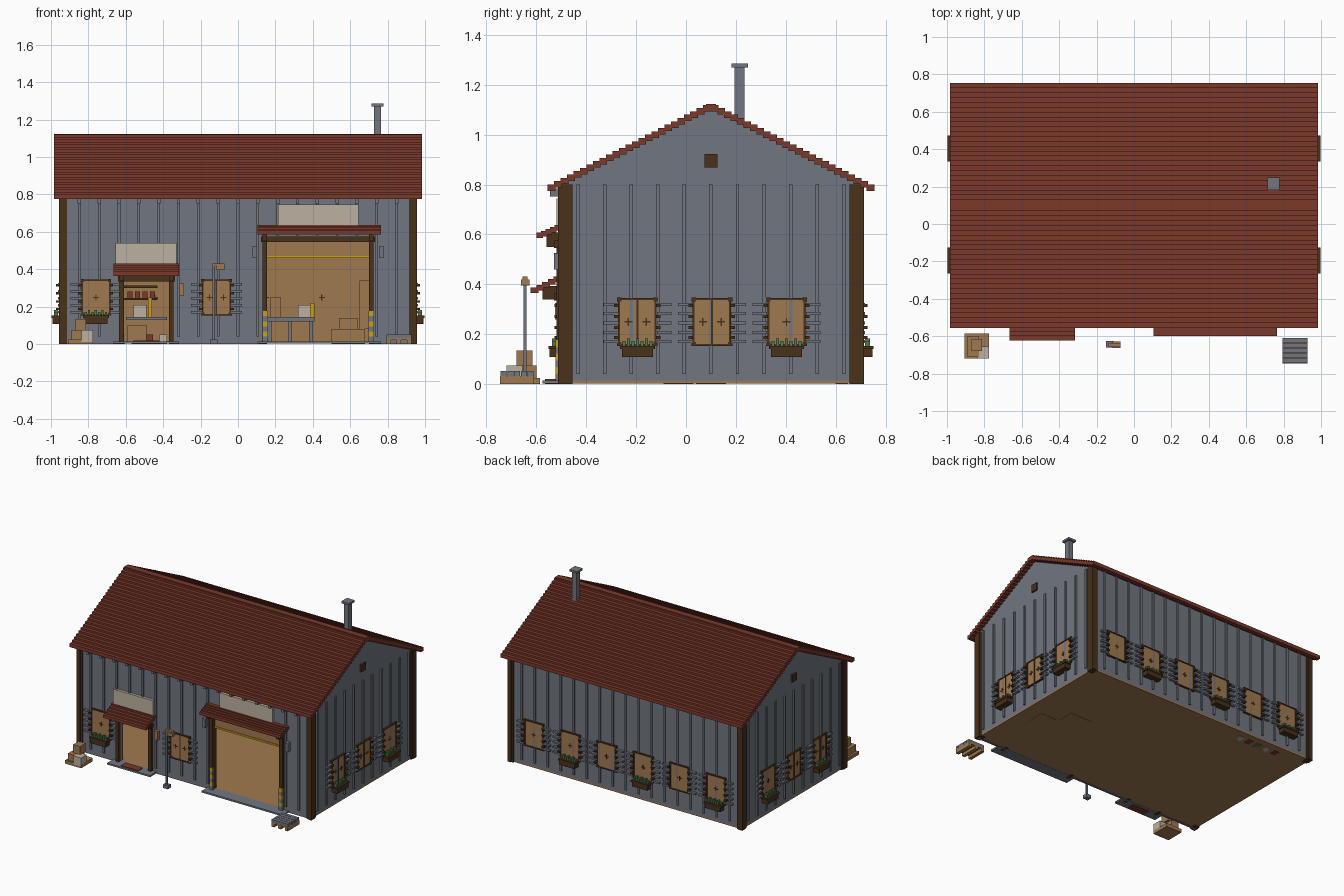
import bpy, bmesh, math
from mathutils import Matrix

cube = bpy.data.objects.get("Cube")
if cube:
    bpy.data.objects.remove(cube, do_unlink=True)


def colour(name, hexa):
    lin = [(int(hexa[i:i + 2], 16) / 255) ** 2.2 for i in (0, 2, 4)] + [1]
    m = bpy.data.materials.new(name)
    m.use_nodes = True
    m.diffuse_color = lin
    bsdf = m.node_tree.nodes["Principled BSDF"]
    bsdf.inputs["Base Color"].default_value = lin
    bsdf.inputs["Roughness"].default_value = 0.8
    return m


GREY = colour("slate grey", "70757f")
RED = colour("tile red", "7b3b2e")
BROWN = colour("dark timber", "4a3420")
TAN = colour("tan wood", "9f7951")
CREAM = colour("cream board", "bab0a0")
YELLOW = colour("safety yellow", "c9a01c")
GREEN = colour("leaf green", "4f7a4c")


def part(name, mat, boxes, matrix=None):
    """One object made of boxes given as x0, x1, y0, y1, z0, z1."""
    bm = bmesh.new()
    for x0, x1, y0, y1, z0, z1 in boxes:
        m = Matrix.Translation(((x0 + x1) / 2, (y0 + y1) / 2, (z0 + z1) / 2))
        m = m @ Matrix.Diagonal((x1 - x0, y1 - y0, z1 - z0, 1))
        bmesh.ops.create_cube(bm, size=1, matrix=m)
    if matrix:
        bm.transform(matrix)
    return finish(name, mat, bm)


def finish(name, mat, bm):
    me = bpy.data.meshes.new(name)
    bm.to_mesh(me)
    bm.free()
    me.materials.append(mat)
    ob = bpy.data.objects.new(name, me)
    bpy.context.collection.objects.link(ob)
    return ob


# Building extents: half length, front, back, ridge line, eave, wall foot
L, F, B, MID, EAVE, FOOT = 0.945, -0.5, 0.7, 0.1, 0.8, 0.014
T = 0.014
DOOR, GARAGE = (-0.61, -0.37, 0.34), (0.155, 0.70, 0.55)


def front_panels(y0, y1, reach, foot):
    edges = [-reach, DOOR[0], DOOR[1], GARAGE[0], GARAGE[1], reach]
    solid = [(edges[i], edges[i + 1], y0, y1, foot, EAVE) for i in (0, 2, 4)]
    return solid + [(a, b, y0, y1, h, EAVE) for a, b, h in (DOOR, GARAGE)]


# Walls and the inner lining
part("front_wall", GREY, front_panels(F, F + T, L, 0))
part("front_lining", TAN, front_panels(F + T, F + T + 0.01, L - T, FOOT))
part("back_wall", GREY, [(-L, L, B - T, B, FOOT, EAVE)])
part("inner_lining", TAN, [(-L + T, L - T, B - T - 0.01, B - T, FOOT, EAVE)] +
     [(s * (L - T) - 0.005, s * (L - T) + 0.005, F + T, B - T, FOOT, EAVE) for s in (-1, 1)])
for side, s in (("left", 1), ("right", -1)):
    bm = bmesh.new()
    profile = [(F, FOOT), (B, FOOT), (B, EAVE), (MID, 1.105), (F, EAVE)]
    face = bm.faces.new([bm.verts.new((s * L, y, z)) for y, z in profile])
    ext = bmesh.ops.extrude_face_region(bm, geom=[face])
    moved = [v for v in ext["geom"] if isinstance(v, bmesh.types.BMVert)]
    bmesh.ops.translate(bm, vec=(-s * T, 0, 0), verts=moved)
    bmesh.ops.recalc_face_normals(bm, faces=bm.faces)
    finish(side + "_gable_wall", GREY, bm)
    x = s * (L + 0.004)
    part(side + "_gable_vent", BROWN, [(x - 0.008, x + 0.008, MID - 0.026, MID + 0.026, 0.868, 0.922)])
    ys = [MID + 0.1065 * i for i in range(-5, 6)]
    part(side + "_battens", GREY, [(x - 0.006, x + 0.006, y - 0.007, y + 0.007, 0.04, EAVE) for y in ys])

# Long wall battens and rafter tails
xs = [0.106 * i for i in range(-8, 9)]


def clear_from(x):
    for a, b, top in ((-0.64, -0.34, 0.36), (0.12, 0.74, 0.58)):
        if a < x < b:
            return top
    return 0.04


part("back_battens", GREY, [(x - 0.007, x + 0.007, B, B + 0.009, 0.04, EAVE) for x in xs])
part("front_battens", GREY, [(x - 0.007, x + 0.007, F - 0.009, F, clear_from(x), 0.77) for x in xs])
part("rafter_tails", GREY, [(x - 0.009, x + 0.009, F - 0.045, F, 0.752, 0.785) for x in xs])

# Corner posts, each of two lapped boards
posts = []
for s in (-1, 1):
    for y, t in ((F, 1), (B, -1)):
        for w, d in ((0.04, 0.008), (0.025, 0.013)):
            xa, xb = sorted((s * (L + d), s * (L - w + 0.008)))
            ya, yb = sorted((y - t * d, y + t * (w + 0.005)))
            posts.append((xa, xb, ya, yb, 0, EAVE))
part("corner_posts", BROWN, posts)

# Floor slab
part("floor_slab", TAN, [(-L, L, F + T, B, 0.003, FOOT)])

# Stepped roof courses
for side, s in (("front", -1), ("back", 1)):
    courses = []
    for i in range(25):
        a, b = sorted((MID + s * 0.026 * i, MID + s * (0.026 * i + 0.031)))
        z = 1.12 - 0.0133 * i
        courses.append((-0.985, 0.985, a, b, z - 0.026, z))
    part(side + "_roof", RED, courses)
part("ridge_cap", RED, [(-0.985, 0.985, MID - 0.02, MID + 0.02, 1.11, 1.124)])

# Chimney
part("chimney", GREY, [(0.728, 0.765, 0.195, 0.235, 1.03, 1.275),
                       (0.715, 0.777, 0.182, 0.248, 1.27, 1.285)])


def window(name, x, y, angle, planter, bar):
    """Window with louvres, modelled facing -y and turned into place."""
    m = Matrix.Translation((x, y, 0)) @ Matrix.Rotation(math.radians(angle), 4, "Z")
    w, z0, z1 = 0.073, 0.157, 0.342
    mz = (z0 + z1) / 2
    part(name + "_pane", TAN, [(-w, w, -0.009, 0.03, z0, z1)], m)
    frame = [(s * w - 0.004, s * w + 0.004, -0.013, 0, z0, z1) for s in (-1, 1)]
    frame += [(-w, w, -0.013, 0, z - 0.004, z + 0.004) for z in (z0, z1)]
    frame += [(s * w - 0.009, s * w + 0.009, -0.013, 0, z - 0.008, z + 0.008)
              for s in (-1, 1) for z in (z0 + 0.003, z1 - 0.003)]
    # Small cross handles, through to the inside
    centres = (-w / 2, w / 2) if bar else (0,)
    for c in centres:
        frame += [(c - 0.016, c + 0.016, -0.012, 0.034, mz - 0.003, mz + 0.003),
                  (c - 0.003, c + 0.003, -0.012, 0.034, mz - 0.016, mz + 0.016)]
    if bar:
        frame.append((-0.004, 0.004, -0.013, 0, z0, z1))
    part(name + "_frame", BROWN, frame, m)
    part(name + "_hinges", BROWN, [(s * 0.084 - 0.009, s * 0.084 + 0.009, -0.027, 0, z - 0.006, z + 0.006)
                                   for s in (-1, 1) for z in (0.187, 0.227, 0.272, 0.315)], m)
    part(name + "_louvres", GREY,
         [(s * 0.107 - 0.029, s * 0.107 + 0.029, -0.018, 0, z - 0.006, z + 0.006)
          for s in (-1, 1) for z in (0.17, 0.207, 0.245, 0.283, 0.32)], m)
    if planter:
        part(name + "_planter", BROWN, [(-0.062, 0.062, -0.048, 0, 0.108, 0.142),
                                        (-0.07, 0.07, -0.052, 0, 0.14, 0.152)], m)
        part(name + "_plants", GREEN,
             [(p - 0.006, p + 0.006, -0.038, -0.018, 0.15, 0.172 + 0.01 * (i % 2))
              for i, p in enumerate([-0.054 + 0.018 * k for k in range(7)])], m)


window("front_window_1", -0.76, F, 0, True, False)
window("front_window_2", -0.115, F, 0, False, True)
for i in range(6):
    window(f"back_window_{i + 1}", -0.74 + 0.297 * i, B, 180, i % 2 == 0, False)
for i in range(3):
    y = -0.195 + 0.299 * i
    window(f"left_window_{i + 1}", L, y, 90, i != 1, i != 2)
    window(f"right_window_{i + 1}", -L, y, -90, i != 1, i != 2)


def entrance(name, opening, canopy, depth, drop, sign):
    """Timber surround, stepped canopy, sign board and apron."""
    a, b, h = opening
    part(name + "_surround", BROWN, [
        (a - 0.025, a, F - 0.02, F + 0.03, 0, h), (b, b + 0.025, F - 0.02, F + 0.03, 0, h),
        (a - 0.032, b + 0.032, F - 0.03, F + 0.03, h - 0.005, h + 0.025)])
    c0, c1, top = canopy
    n = 5
    step = depth / n
    part(name + "_canopy", RED, [
        (c0, c1, F - step * (i + 1) - 0.008, F - step * i,
         top - 0.022 - drop * i / (n - 1), top - drop * i / (n - 1)) for i in range(n)])
    part(name + "_canopy_brackets", BROWN, [
        (x - 0.012, x + 0.012, F - depth * 0.65, F, h, top - drop * 0.7 - 0.008)
        for x in (a - 0.012, b + 0.012)])
    s0, s1, z0, z1 = sign
    part(name + "_sign_board", CREAM, [(s0, s1, F - 0.02, F, z0, z1)])
    part(name + "_apron", GREY, [(c0, c1, F - 0.075, F + T, 0.002, 0.014)])


entrance("door", DOOR, (-0.665, -0.315, 0.432), 0.115, 0.045, (-0.655, -0.33, 0.42, 0.54))
entrance("garage", GARAGE, (0.105, 0.765, 0.637), 0.092, 0.03, (0.215, 0.645, 0.63, 0.745))
part("door_mat", RED, [(-0.56, -0.42, F - 0.065, F - 0.01, 0, 0.02)])

# Raised shutter with its warning strip, and striped guard posts
part("raised_shutter", TAN, [(0.155, 0.70, F + 0.01, F + 0.03, 0.47, 0.55)])
part("shutter_edge", YELLOW, [(0.155, 0.70, F + 0.005, F + 0.032, 0.46, 0.472)])
for side, x in (("right", 0.147), ("left", 0.712)):
    for k in range(6):
        part(f"{side}_guard_{k + 1}", YELLOW if k % 2 else GREY,
             [(x - 0.014, x + 0.014, F - 0.024, F - 0.008, 0.014 + 0.027 * k, 0.041 + 0.027 * k)])

# Wall lamps
part("garage_lamps", GREY, [(x - 0.012, x + 0.012, F - 0.03, F, 0.46, 0.525) for x in (0.09, 0.765)])
part("door_lamp", TAN, [(-0.312, -0.288, F - 0.025, F, 0.26, 0.325)])

# Post with a hanging plate
part("lamp_post", GREY, [(-0.15, -0.11, -0.66, -0.625, 0, 0.025),
                         (-0.136, -0.124, -0.651, -0.639, 0, 0.42)])
part("lamp_head", TAN, [(-0.136, -0.072, -0.655, -0.635, 0.418, 0.432),
                        (-0.115, -0.072, -0.662, -0.628, 0.395, 0.42)])

# Crate stack
part("crates", TAN, [(-0.905, -0.775, -0.72, -0.585, 0, 0.025),
                     (-0.89, -0.83, -0.71, -0.6, 0.025, 0.075),
                     (-0.868, -0.812, -0.68, -0.615, 0.075, 0.135)])
part("pale_crate", CREAM, [(-0.838, -0.775, -0.72, -0.655, 0.012, 0.075)])

# Pallet with close-set slats
part("pallet_base", TAN, [(x - 0.012, x + 0.012, -0.745, -0.61, 0, 0.022) for x in (0.805, 0.86, 0.915)] +
     [(0.793, 0.927, -0.745, -0.61, 0.022, 0.032)])
part("pallet_slats", GREY, [(0.793, 0.927, y - 0.012, y + 0.012, 0.032, 0.052)
                            for y in [-0.732 + 0.0273 * i for i in range(5)]])

# Workshop and shop furnishings
part("benches", GREY, [(0.14, 0.41, 0.52, 0.66, 0.12, 0.145), (-0.6, -0.38, 0.52, 0.66, 0.13, 0.145)] +
     [(x, x + 0.02, 0.53, 0.55, FOOT, 0.12) for x in (0.16, 0.27, 0.38)])
part("stored_boxes", TAN, [(0.5, 0.68, 0.04, 0.16, 0, 0.08), (0.54, 0.64, 0.05, 0.15, 0.08, 0.14),
                           (0.71, 0.83, -0.09, 0.03, 0, 0.08), (0.65, 0.71, 0.58, 0.66, 0.08, 0.34),
                           (0.17, 0.23, 0.56, 0.64, 0.145, 0.25), (-0.59, -0.49, 0.53, 0.65, FOOT, 0.1)])
part("papers", CREAM, [(0.32, 0.39, 0.55, 0.64, 0.145, 0.21), (-0.56, -0.49, 0.54, 0.64, 0.145, 0.21)])
part("yellow_tins", YELLOW, [(0.385, 0.41, 0.54, 0.58, 0.145, 0.22), (-0.48, -0.46, 0.54, 0.58, 0.145, 0.25)])
part("shelf", BROWN, [(-0.61, -0.43, 0.58, 0.67, z, z + 0.012) for z in (0.235, 0.3)])
part("shelf_goods", RED, [(x, x + 0.025, 0.6, 0.65, 0.247, 0.28) for x in (-0.59, -0.55, -0.51, -0.47)])
for k, mat in enumerate((RED, CREAM, GREEN, RED, CREAM)):
    x = -0.72 + 0.075 * k
    part(f"floor_goods_{k + 1}", mat, [(x, x + 0.04, 0.6, 0.65, 0, 0.05)])
